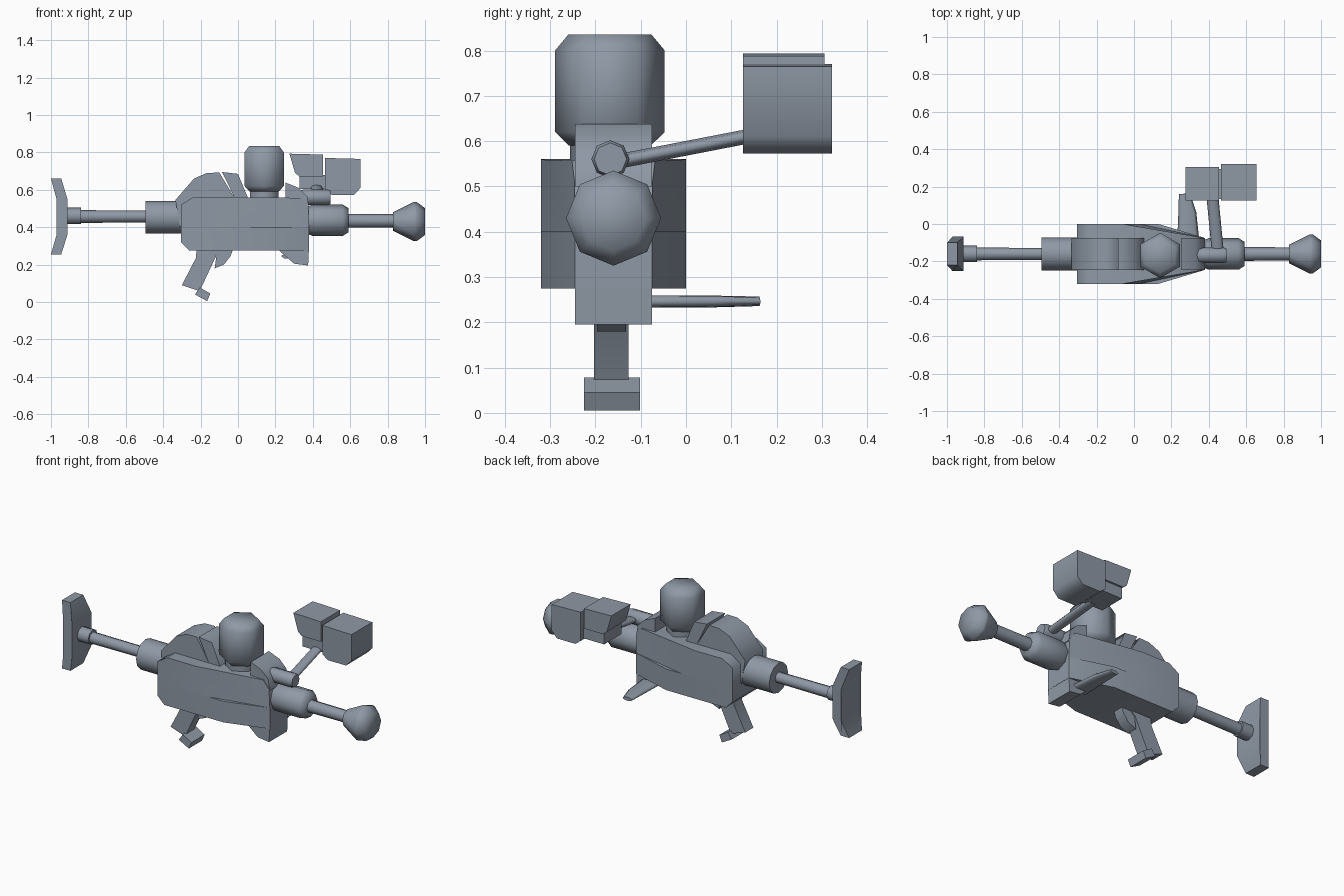
import bpy, bmesh, math
from mathutils import Vector

cube = bpy.data.objects.get("Cube")
if cube:
    bpy.data.objects.remove(cube, do_unlink=True)

steel = bpy.data.materials.new("blue_grey_metal")
steel.use_nodes = True
COLOR = (0.275, 0.319, 0.381, 1)
steel.diffuse_color = COLOR
for node in steel.node_tree.nodes:
    if node.type == 'BSDF_PRINCIPLED':
        node.inputs["Base Color"].default_value = COLOR

MID = -0.16  # depth of the central plane


def finish(name, bm, angle=62):
    bmesh.ops.recalc_face_normals(bm, faces=bm.faces)
    mesh = bpy.data.meshes.new(name)
    bm.to_mesh(mesh)
    bm.free()
    mesh.materials.append(steel)
    mesh.shade_smooth()
    mesh.set_sharp_from_angle(angle=math.radians(angle))
    obj = bpy.data.objects.new(name, mesh)
    bpy.context.collection.objects.link(obj)
    return obj


def prism(name, outline, half, y=MID, cut=None, width=None):
    """Extrude an x-z outline; optionally cut it and reshape its width."""
    bm = bmesh.new()
    front = [bm.verts.new((x, y - half, z)) for x, z in outline]
    back = [bm.verts.new((x, y + half, z)) for x, z in outline]
    bm.faces.new(front)
    bm.faces.new(back[::-1])
    n = len(outline)
    for i in range(n):
        j = (i + 1) % n
        bm.faces.new((front[i], back[i], back[j], front[j]))
    if cut:
        bmesh.ops.bisect_plane(bm, geom=bm.verts[:] + bm.edges[:] + bm.faces[:],
                               plane_co=cut[0], plane_no=cut[1])
    if width:
        for v in bm.verts:
            side = 1 if v.co.y > y else -1
            v.co.y = y + side * width(v.co.x, v.co.z)
    return finish(name, bm)


def tube(name, stations, sides=8, phase=0):
    """Loft rings of (point, radius) along a straight axis."""
    pts = [(Vector(p), r) for p, r in stations]
    q = (pts[-1][0] - pts[0][0]).to_track_quat('Z', 'Y')
    bm = bmesh.new()
    rings = []
    for p, r in pts:
        angles = [phase + math.tau * i / sides for i in range(sides)]
        rings.append([bm.verts.new(p + q @ Vector((r * math.cos(a), r * math.sin(a), 0)))
                      for a in angles])
    bm.faces.new(rings[0])
    bm.faces.new(rings[-1])
    for a, b in zip(rings, rings[1:]):
        for i in range(sides):
            j = (i + 1) % sides
            bm.faces.new((a[i], a[j], b[j], b[i]))
    return finish(name, bm)


def turned(name, z, profile, sides=8):
    """Turned part lying along x."""
    return tube(name, [((x, MID, z), r) for x, r in profile], sides)


def nose_width(start):
    """Full width up to a crease, then narrowing towards the nose."""
    def width(x, z):
        s = start(z)
        return 0.16 - 0.075 * max(0, (x - s) / (0.38 - s))
    return width


# Body: wide lower and upper shells with a narrowing nose
prism("lower_shell",
      [(-0.305, 0.32), (-0.26, 0.275), (0.38, 0.275), (0.38, 0.4), (-0.305, 0.4)],
      0.16, cut=((0.13, 0, 0), (1, 0, 0)), width=nose_width(lambda z: 0.13))
prism("upper_shell",
      [(-0.305, 0.4), (0.38, 0.4), (0.375, 0.51), (0.34, 0.557), (-0.24, 0.56), (-0.305, 0.52)],
      0.16, cut=((0.03, 0, 0.4), (0.16, 0, 0.09)),
      width=nose_width(lambda z: 0.03 - 0.56 * (z - 0.4)))

# Central spine pieces rising above and below the shells
prism("rear_dome",
      [(-0.31, 0.4), (0.0, 0.5), (-0.02, 0.56), (-0.1, 0.692), (-0.165, 0.69),
       (-0.235, 0.66), (-0.335, 0.545)], 0.085)
prism("dome_wedge", [(0.01, 0.5), (0.06, 0.54), (0.0, 0.685), (-0.085, 0.695)], 0.085)
prism("front_hump",
      [(0.255, 0.5), (0.38, 0.5), (0.37, 0.565), (0.325, 0.61), (0.255, 0.638)], 0.085)
prism("front_keel", [(0.2, 0.3), (0.22, 0.275), (0.3, 0.205), (0.375, 0.195), (0.38, 0.3)], 0.085)

# Rear stock
turned("stock_socket", 0.453, [(-0.495, 0.088), (-0.3, 0.088)], 12)
turned("stock_rod", 0.457, [(-0.85, 0.034), (-0.48, 0.032)])
turned("stock_collar", 0.46, [(-0.93, 0.044), (-0.84, 0.044)])
prism("shoulder_plate",
      [(-1, 0.66), (-0.97, 0.55), (-0.97, 0.36), (-1, 0.255), (-0.945, 0.255),
       (-0.912, 0.36), (-0.912, 0.55), (-0.945, 0.66)], 0.09,
      width=lambda x, z: 0.06 if abs(z - 0.457) > 0.15 else 0.092)

# Front barrel and flared muzzle
turned("barrel_socket", 0.437, [(0.36, 0.07), (0.4, 0.084), (0.56, 0.084), (0.59, 0.065)])
turned("barrel_rod", 0.434, [(0.57, 0.037), (0.85, 0.035)])
turned("muzzle", 0.43, [(0.83, 0.05), (0.94, 0.105), (0.955, 0.105), (1.0, 0.072)])

# Hexagonal canister on its neck
AXIS = (0.14, -0.168)
tube("canister", [((*AXIS, z), r) for z, r in
                  ((0.59, 0.09), (0.62, 0.121), (0.8, 0.121), (0.835, 0.092))],
     6, math.pi / 2)
tube("canister_neck", [((*AXIS, z), 0.088) for z in (0.54, 0.61)], 6, math.pi / 2)

# Side-mounted sight: pivot, arm and two housings
tube("sight_pivot", [((x, -0.167, 0.56), r) for x, r in
                     ((0.33, 0.036), (0.35, 0.042), (0.48, 0.042), (0.495, 0.036))])
arm = tube("sight_arm", [((0.44, -0.15, 0.555), 0.016), ((0.425, 0.16, 0.615), 0.016)])
for v in arm.data.vertices:  # flatten into a wide blade
    v.co.x = 0.432 + (v.co.x - 0.432) * 2
prism("large_sight_housing",
      [(0.465, 0.6), (0.5, 0.573), (0.62, 0.573), (0.655, 0.61), (0.655, 0.765), (0.465, 0.77)],
      0.098, y=0.224)
prism("small_sight_housing",
      [(0.275, 0.793), (0.305, 0.69), (0.33, 0.67), (0.455, 0.67), (0.455, 0.788)],
      0.09, y=0.216)
prism("sight_bridge", [(0.33, 0.605), (0.48, 0.605), (0.48, 0.68), (0.33, 0.68)], 0.08, y=0.215)

# Flat tapered side handle
handle = tube("side_handle", [((0.29, -0.1, 0.245), 0.06), ((0.285, 0.06, 0.247), 0.048),
                              ((0.27, 0.162, 0.247), 0.03)])
for v in handle.data.vertices:
    v.co.z = 0.246 + max(-0.013, min(0.013, (v.co.z - 0.246) * 0.35))

# Grip, trigger and foot block
prism("grip", [(-0.22, 0.3), (-0.06, 0.3), (-0.115, 0.25), (-0.205, 0.058), (-0.3, 0.09),
               (-0.225, 0.235)], 0.038, y=-0.165)
prism("trigger", [(-0.02, 0.3), (-0.04, 0.245), (-0.075, 0.2), (-0.125, 0.18),
                  (-0.115, 0.25), (-0.1, 0.3)], 0.032, y=-0.165)
prism("grip_foot", [(-0.23, 0.04), (-0.165, 0.005), (-0.148, 0.045), (-0.205, 0.078)],
      0.062, y=-0.163)
